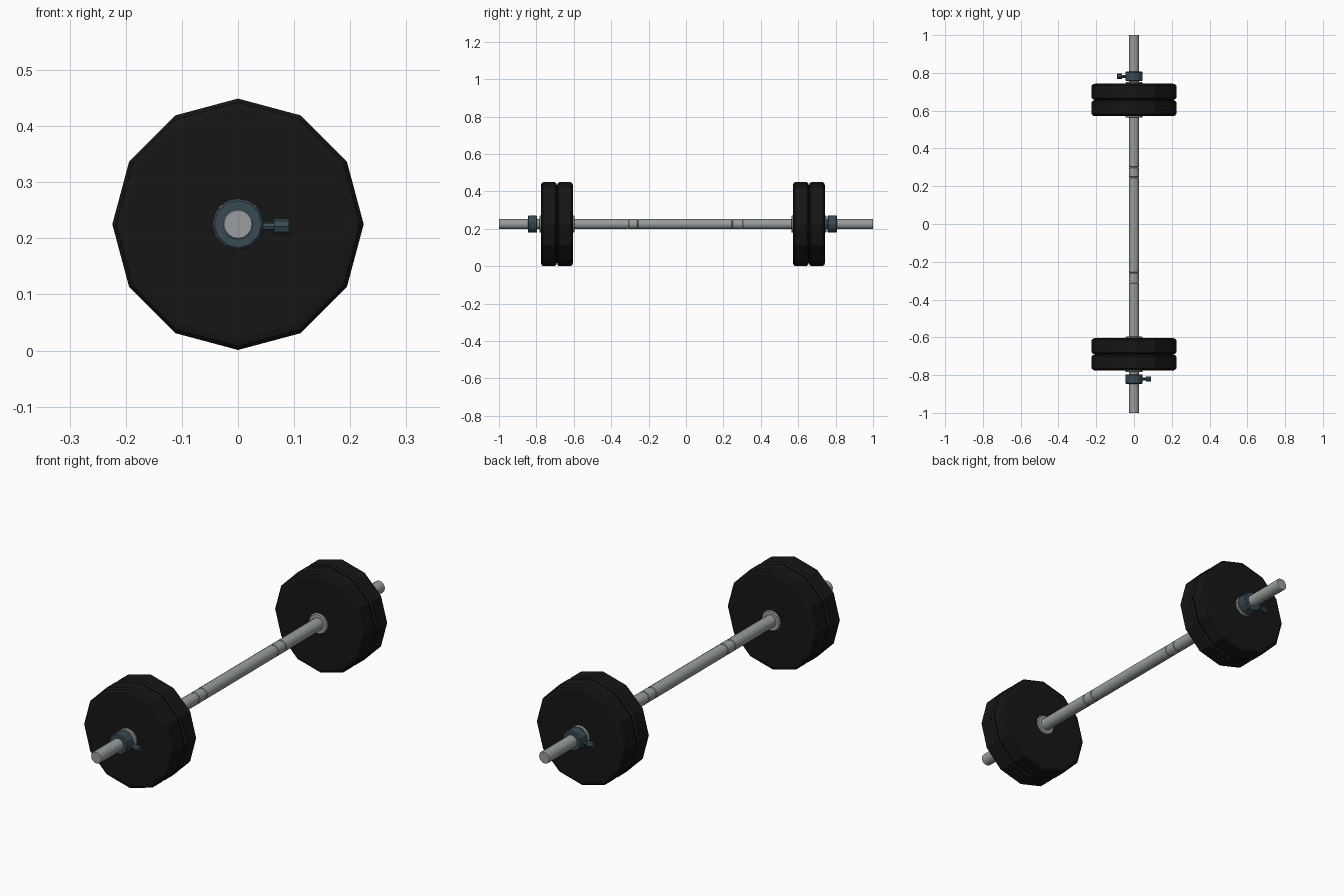
import bpy, bmesh
from math import cos, sin, pi
from mathutils import Matrix

if "Cube" in bpy.data.objects:
    bpy.data.objects.remove(bpy.data.objects["Cube"])

ZC = 0.225  # height of the bar axis


def material(name, rgb):
    m = bpy.data.materials.new(name)
    m.diffuse_color = (*rgb, 1)
    m.use_nodes = True
    m.node_tree.nodes["Principled BSDF"].inputs["Base Color"].default_value = m.diffuse_color
    return m


RUBBER = material("black_rubber", (0.008, 0.008, 0.008))
STEEL = material("steel", (0.32, 0.34, 0.34))
BLUE = material("blue_grey_metal", (0.04, 0.07, 0.085))


def lathe(name, profile, sides, mat, matrix):
    """Closed solid turned about local Y from (radius, y) points."""
    bm = bmesh.new()
    rings = [[bm.verts.new((r * cos(2 * pi * i / sides), y, r * sin(2 * pi * i / sides)))
              for i in range(sides)] for r, y in profile]
    for a, b in zip(rings, rings[1:]):
        for i in range(sides):
            j = (i + 1) % sides
            bm.faces.new((a[i], a[j], b[j], b[i]))
    bm.faces.new(rings[0])
    bm.faces.new(rings[-1])
    bmesh.ops.recalc_face_normals(bm, faces=bm.faces)
    bm.transform(matrix)
    me = bpy.data.meshes.new(name)
    bm.to_mesh(me)
    bm.free()
    me.materials.append(mat)
    ob = bpy.data.objects.new(name, me)
    bpy.context.collection.objects.link(ob)
    return ob


def at(x, y, z=ZC):
    return Matrix.Translation((x, y, z))


# Bar with narrow grip-marker grooves
profile = [(0.025, -1), (0.027, -0.997)]
for y in (-0.31, -0.258, 0.247, 0.3):
    profile += [(0.027, y - 0.004), (0.0245, y - 0.002), (0.0245, y + 0.002), (0.027, y + 0.004)]
profile += [(0.027, 0.997), (0.025, 1)]
bar = lathe("bar", profile, 16, STEEL, at(0, 0))
with bpy.context.temp_override(object=bar, active_object=bar, selected_objects=[bar],
                               selected_editable_objects=[bar]):
    bpy.ops.object.shade_smooth_by_angle()

for end, plates_y, collar_y, s in (("front", -0.69, -0.821, 1), ("back", 0.657, 0.782, -1)):
    # Two chamfered twelve-sided plates with a steel hub sleeve each
    for label, dy in (("outer", -0.043 * s), ("inner", 0.043 * s)):
        lathe(f"{end}_{label}_plate",
              [(0.205, -0.043), (0.217, -0.040), (0.224, -0.032),
               (0.224, 0.032), (0.217, 0.040), (0.205, 0.043)],
              12, RUBBER, at(0, plates_y + dy))
    lathe(f"{end}_plate_hub",
          [(0.042, -0.094), (0.046, -0.09), (0.046, 0.09), (0.042, 0.094)],
          16, STEEL, at(0, plates_y))
    # Clamp collar with a tightening screw and knob
    lathe(f"{end}_collar",
          [(0.042, -0.025), (0.046, -0.021), (0.046, 0.021), (0.042, 0.025)],
          12, BLUE, at(0, collar_y))
    turn = Matrix.Rotation(-pi / 2 * s, 4, "Z")
    lathe(f"{end}_collar_screw", [(0.008, 0.03), (0.008, 0.068)], 8, BLUE,
          at(0, collar_y, ZC - 0.004) @ turn)
    lathe(f"{end}_collar_knob", [(0.014, 0.064), (0.014, 0.091)], 8, BLUE,
          at(0, collar_y, ZC - 0.004) @ turn)
